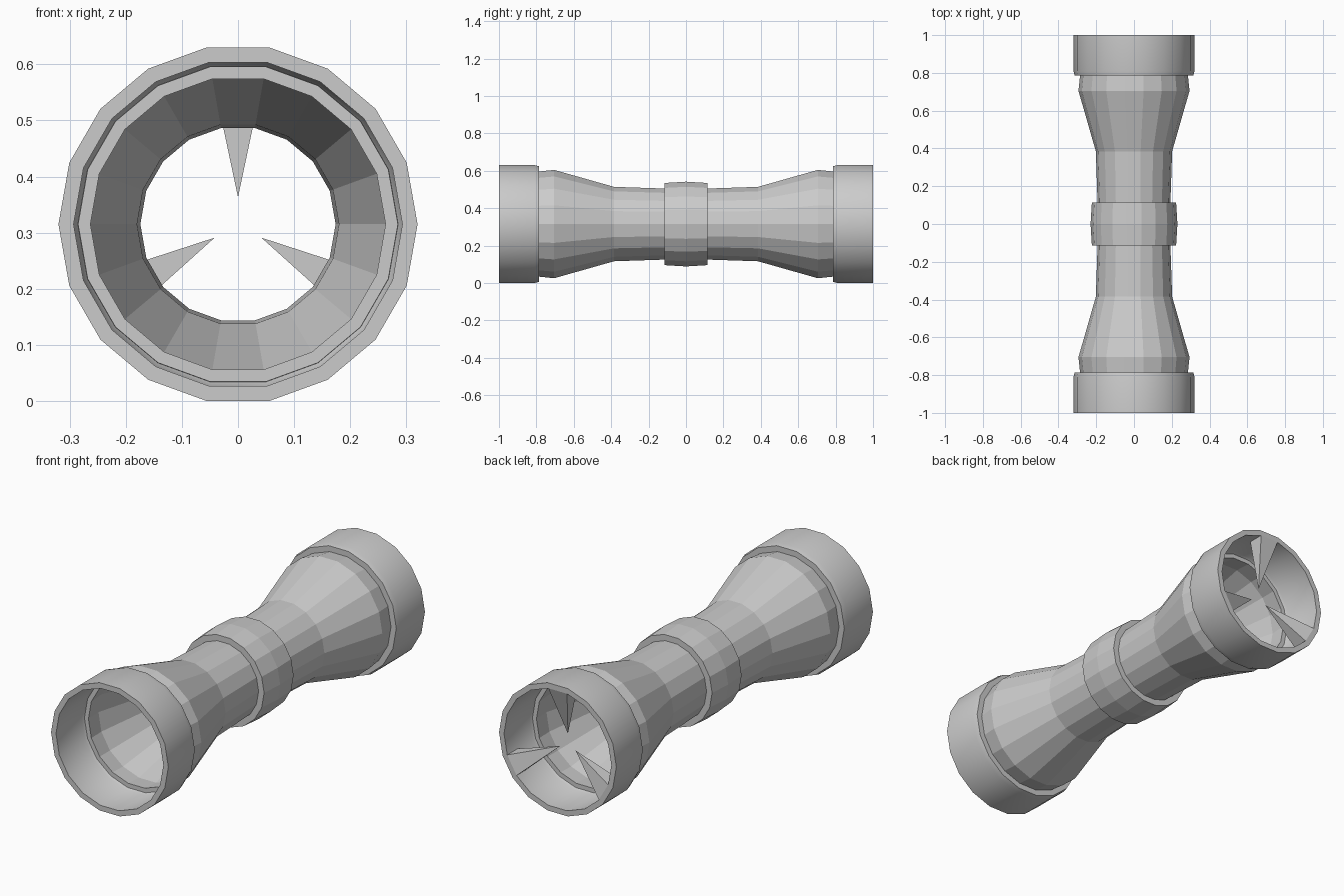
import bpy, bmesh
from math import sin, cos, pi, radians

SIDES = 18
CENTRE_Z = 0.32 * cos(pi / SIDES)

cube = bpy.data.objects.get("Cube")
if cube:
    bpy.data.objects.remove(cube)


def finish(name, bm):
    bmesh.ops.recalc_face_normals(bm, faces=bm.faces)
    mesh = bpy.data.meshes.new(name)
    bm.to_mesh(mesh)
    bm.free()
    obj = bpy.data.objects.new(name, mesh)
    obj.location.z = CENTRE_Z
    bpy.context.collection.objects.link(obj)
    return obj


def lathe(name, profile):
    """Revolve a closed (radius, y) loop around the y axis."""
    bm = bmesh.new()
    rings = []
    for i in range(SIDES):
        a = 2 * pi * i / SIDES
        rings.append([bm.verts.new((r * cos(a), y, r * sin(a))) for r, y in profile])
    n = len(profile)
    for i in range(SIDES):
        a, b = rings[i], rings[(i + 1) % SIDES]
        for j in range(n):
            k = (j + 1) % n
            bm.faces.new((a[j], a[k], b[k], b[j]))
    return finish(name, bm)


def smooth(obj):
    bpy.ops.object.select_all(action='DESELECT')
    obj.select_set(True)
    bpy.context.view_layer.objects.active = obj
    bpy.ops.object.shade_smooth_by_angle(angle=radians(30))


# Hollow waisted body, mirrored about its middle
half_outer = [(0.285, 0.79), (0.294, 0.705), (0.202, 0.385), (0.193, 0.12)]
half_inner = [(0.174, 0.12), (0.180, 0.385), (0.268, 0.705), (0.263, 0.79)]
outer = half_outer + [(r, -y) for r, y in reversed(half_outer)]
inner = [(r, -y) for r, y in reversed(half_inner)] + half_inner
lathe("body", outer + inner)

# Raised grip band round the waist
lathe("middle_band", [(0.223, -0.115), (0.23, 0), (0.223, 0.115),
                      (0.19, 0.115), (0.19, -0.115)])

# Open collars on both ends
for name, s in (("front_collar", -1), ("back_collar", 1)):
    smooth(lathe(name, [(0.293, s), (0.32, s), (0.32, s * 0.81),
                        (0.314, s * 0.785), (0.285, s * 0.785), (0.293, s * 0.8)]))

# Three pointed teeth inside the back collar, each rising from one facet
base_r = 0.293 * cos(pi / SIDES)
half_w = 0.293 * sin(pi / SIDES)
for i, name in enumerate(("top_tooth", "right_tooth", "left_tooth")):
    a = pi / 2 + i * 2 * pi / 3
    bm = bmesh.new()

    def point(r, w, y):
        return bm.verts.new((r * cos(a) - w * sin(a), y, r * sin(a) + w * cos(a)))

    base = [point(base_r, w, y) for w, y in
            ((-half_w, 0.92), (half_w, 0.92), (half_w, 1), (-half_w, 1))]
    tip = point(0.048, 0, 0.92)
    bm.faces.new(base)
    for j in range(4):
        bm.faces.new((base[j], base[(j + 1) % 4], tip))
    finish(name, bm)
